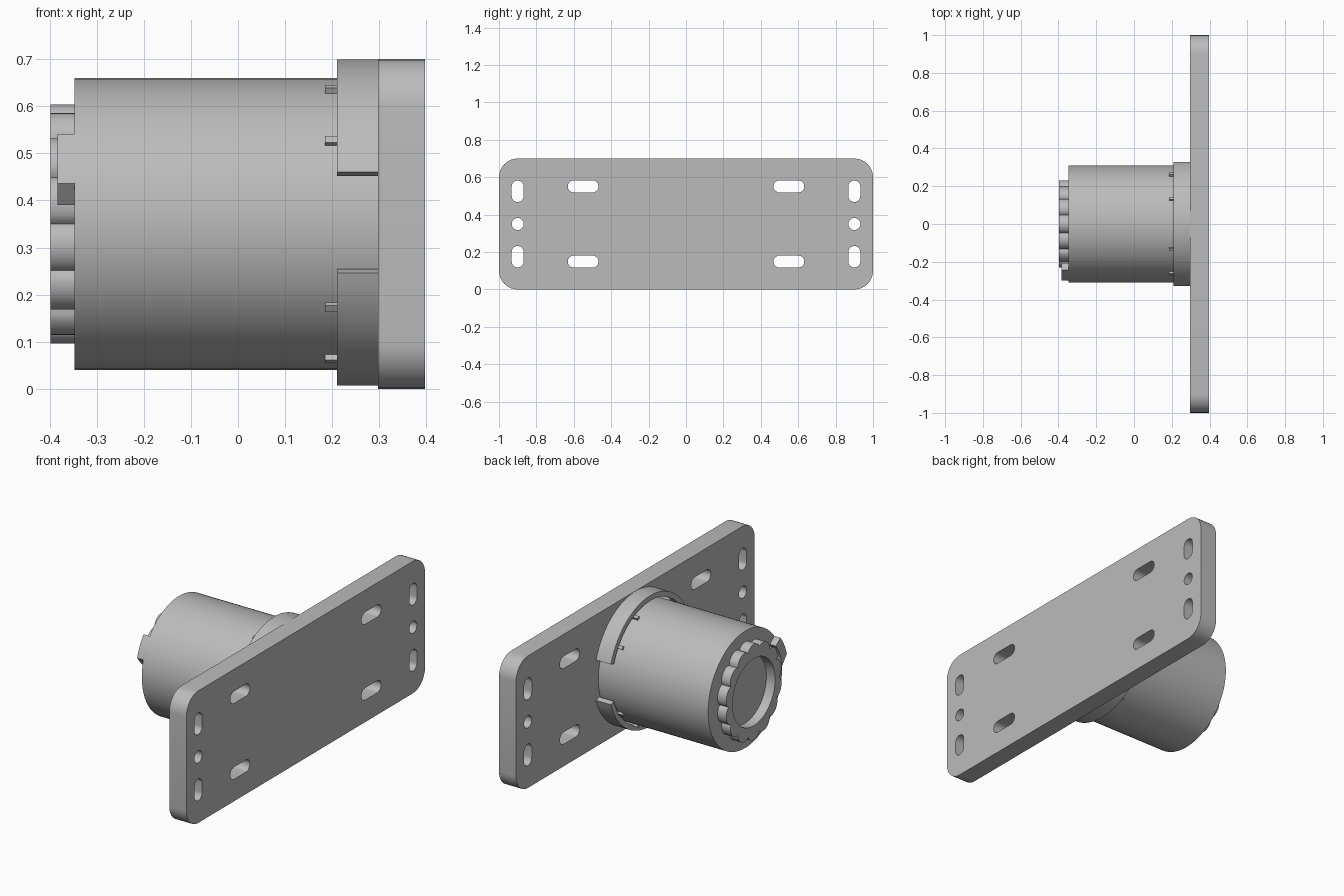
import bpy, bmesh
from math import sin, cos, pi, radians
from mathutils import Matrix

cube = bpy.data.objects.get("Cube")
if cube:
    bpy.data.objects.remove(cube)

grey = bpy.data.materials.new("satin grey")
grey.use_nodes = True
grey.diffuse_color = (0.5, 0.5, 0.5, 1)
grey.node_tree.nodes["Principled BSDF"].inputs["Base Color"].default_value = (0.5, 0.5, 0.5, 1)

MID = 0.35  # height of the barrel axis


def arc(r, a0, a1, n, cy=0, cz=MID):
    """Points on an arc in the y-z plane, angles in degrees from +y."""
    return [(cy + r * cos(radians(a0 + (a1 - a0) * i / n)),
             cz + r * sin(radians(a0 + (a1 - a0) * i / n))) for i in range(n + 1)]


def circle(r, cy=0, cz=MID, n=64):
    return arc(r, 0, 360, n, cy, cz)[:-1]


def rounded(cy, cz, hy, hz, r, n=8):
    """Rounded rectangle or slot outline."""
    pts = []
    for k, (sy, sz) in enumerate([(1, 1), (-1, 1), (-1, -1), (1, -1)]):
        pts += arc(r, 90 * k, 90 * k + 90, n, cy + sy * (hy - r), cz + sz * (hz - r))
    return pts


def sector(r0, r1, a0, a1, n=24, cz=MID):
    return arc(r1, a0, a1, n, 0, cz) + arc(r0, a1, a0, n, 0, cz)


def extrude(name, loops, x0, x1):
    """Fill the outlines (inner ones become holes) and extrude along x."""
    curve = bpy.data.curves.new(name, "CURVE")
    curve.dimensions = "2D"
    curve.fill_mode = "BOTH"
    curve.extrude = (x1 - x0) / 2
    for pts in loops:
        s = curve.splines.new("POLY")
        s.points.add(len(pts) - 1)
        for p, (y, z) in zip(s.points, pts):
            p.co = (y, z, 0, 1)
        s.use_cyclic_u = True
    helper = bpy.data.objects.new(name + " outline", curve)
    bpy.context.collection.objects.link(helper)
    bpy.context.view_layer.update()
    mesh = bpy.data.meshes.new_from_object(
        helper.evaluated_get(bpy.context.evaluated_depsgraph_get()))
    bpy.data.objects.remove(helper)
    bm = bmesh.new()
    bm.from_mesh(mesh)
    # local (x, y, z) becomes world (y, z, x)
    turn = Matrix(((0, 0, 1, (x0 + x1) / 2), (1, 0, 0, 0), (0, 1, 0, 0), (0, 0, 0, 1)))
    bm.transform(turn)
    bmesh.ops.remove_doubles(bm, verts=bm.verts, dist=0.0002)
    bmesh.ops.recalc_face_normals(bm, faces=bm.faces)
    bm.to_mesh(mesh)
    bm.free()
    mesh.materials.clear()
    mesh.materials.append(grey)
    ob = bpy.data.objects.new(name, mesh)
    bpy.context.collection.objects.link(ob)
    bpy.ops.object.select_all(action="DESELECT")
    ob.select_set(True)
    bpy.context.view_layer.objects.active = ob
    bpy.ops.object.shade_smooth_by_angle(angle=radians(30))
    return ob


# Mounting plate with slots and round holes
outlines = [rounded(0, MID, 1, 0.35, 0.1)]
for side in (-1, 1):
    outlines.append(circle(0.032, side * 0.9, MID, 24))
    for up in (-1, 1):
        outlines.append(rounded(side * 0.9, MID + up * 0.175, 0.032, 0.057, 0.0315))
        outlines.append(rounded(side * 0.55, MID + up * 0.201, 0.082, 0.032, 0.0315))
extrude("mounting_plate", outlines, 0.297, 0.397)

# Barrel
extrude("barrel", [circle(0.31, n=96)], -0.347, 0.3)

# Split collar and its small ribs
for name, a in (("upper", 90), ("lower", 270)):
    extrude(name + "_collar", [sector(0.319, 0.346, a - 72, a + 72, 48, 0.353)], 0.21, 0.3)
    for i, off in enumerate((-56, -25, 25, 56)):
        extrude(f"{name}_rib_{i + 1}",
                [sector(0.3, 0.322, a + off - 1.5, a + off + 1.5, 2)], 0.185, 0.3)

# Scalloped end ring around a shallow recess
lobes, steps = 14, 12
scallop = []
for i in range(lobes * steps):
    a = 2 * pi * i / (lobes * steps)
    r = 0.228 + 0.026 * abs(sin(lobes * a / 2 )) ** 0.6
    scallop.append((r * cos(a) * 0.93, MID + r * sin(a)))
extrude("end_ring", [scallop, circle(0.178)], -0.398, -0.346)

# Locking tab on the barrel rim, with a tapered tip
tab = arc(0.31, 142, 164, 10) + [(-0.262, 0.39), (-0.252, 0.4)] + arc(0.262, 162, 142, 10)
extrude("locking_tab", [tab], -0.383, -0.346)
